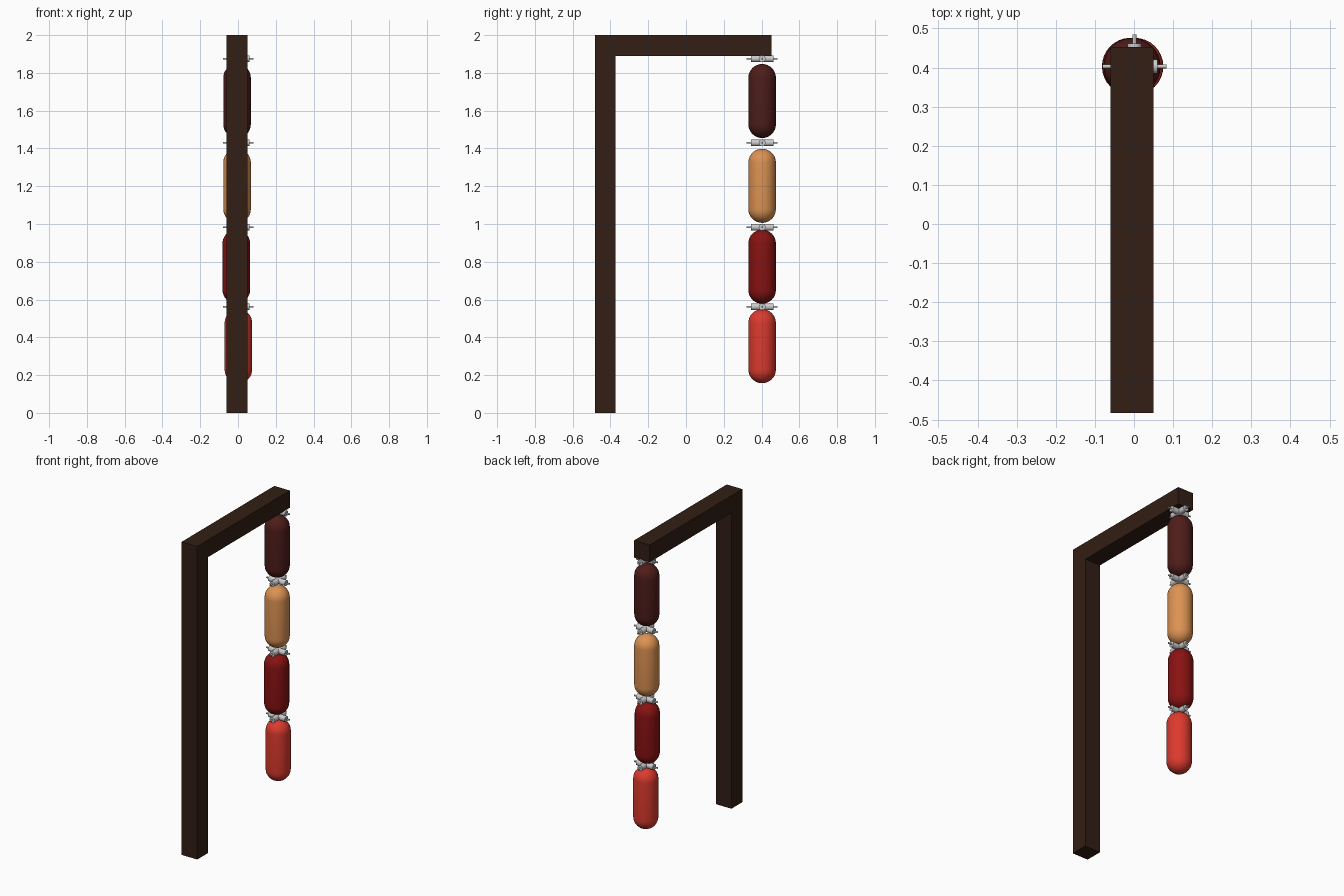
import bpy, bmesh, math
from mathutils import Matrix, Vector

if "Cube" in bpy.data.objects:
    bpy.data.objects.remove(bpy.data.objects["Cube"])


def material(name, rgb):
    m = bpy.data.materials.new(name)
    m.diffuse_color = (*rgb, 1)
    m.use_nodes = True
    m.node_tree.nodes["Principled BSDF"].inputs["Base Color"].default_value = m.diffuse_color
    return m


def finish(name, bm, mat=None, smooth=False):
    bmesh.ops.recalc_face_normals(bm, faces=bm.faces[:])
    me = bpy.data.meshes.new(name)
    bm.to_mesh(me)
    bm.free()
    ob = bpy.data.objects.new(name, me)
    bpy.context.collection.objects.link(ob)
    if mat:
        me.materials.append(mat)
    if smooth:
        bpy.ops.object.select_all(action='DESELECT')
        bpy.context.view_layer.objects.active = ob
        ob.select_set(True)
        bpy.ops.object.shade_smooth_by_angle(angle=math.radians(40))
    return ob


# Wooden frame: post and overhanging beam as one extruded L profile
bm = bmesh.new()
profile = [(-0.483, 0), (-0.373, 0), (-0.373, 1.89), (0.452, 1.89), (0.452, 2), (-0.483, 2)]
face = bm.faces.new([bm.verts.new((-0.06, y, z)) for y, z in profile])
ext = bmesh.ops.extrude_face_region(bm, geom=[face])
bmesh.ops.translate(bm, vec=(0.11, 0, 0),
                    verts=[v for v in ext["geom"] if isinstance(v, bmesh.types.BMVert)])
finish("frame", bm, material("dark_wood", (0.032, 0.013, 0.007)))


# Hanging capsules: revolved from a round-ended profile
def capsule(name, x, y, z0, z1, r, mat, segs=32, rings=8):
    bm = bmesh.new()
    pts = []
    for end, sign in ((z0 + r, -1), (z1 - r, 1)):
        arc = [(r * math.cos(a), end + sign * r * math.sin(a))
               for a in (math.pi / 2 * i / rings for i in range(rings + 1))]
        pts += arc[::-1] if sign < 0 else arc
    vs = [bm.verts.new((x + px, y, pz)) for px, pz in pts]
    edges = [bm.edges.new(p) for p in zip(vs, vs[1:])]
    bmesh.ops.spin(bm, geom=vs + edges, cent=(x, y, 0), axis=(0, 0, 1),
                   angle=2 * math.pi, steps=segs)
    bmesh.ops.remove_doubles(bm, verts=bm.verts[:], dist=1e-4)
    finish(name, bm, mat, True)


capsules = [
    ("maroon", -0.005, 1.455, 1.847, (0.075, 0.012, 0.010)),
    ("tan", -0.005, 1.006, 1.398, (0.72, 0.29, 0.085)),
    ("dark_red", -0.009, 0.578, 0.970, (0.25, 0.006, 0.006)),
    ("bright_red", 0.002, 0.157, 0.549, (0.72, 0.042, 0.027)),
]
for colour, x, z0, z1, rgb in capsules:
    capsule(colour + "_bag", x, 0.403, z0, z1, 0.073, material(colour, rgb))


# Metal cross links: two crossed barrels, each with a thin pin through it
for i, z in enumerate((1.875, 1.43, 0.983, 0.562), 1):
    bm = bmesh.new()
    for axis in ('X', 'Y'):
        turn = Matrix.Rotation(math.pi / 2, 4, 'Y' if axis == 'X' else 'X')
        for radius, length in ((0.018, 0.118), (0.005, 0.163)):
            bmesh.ops.create_cone(bm, cap_ends=True, segments=24, radius1=radius,
                                  radius2=radius, depth=length,
                                  matrix=Matrix.Translation(Vector((0.001, 0.403, z))) @ turn)
    finish(f"cross_link_{i}", bm, None, True)
